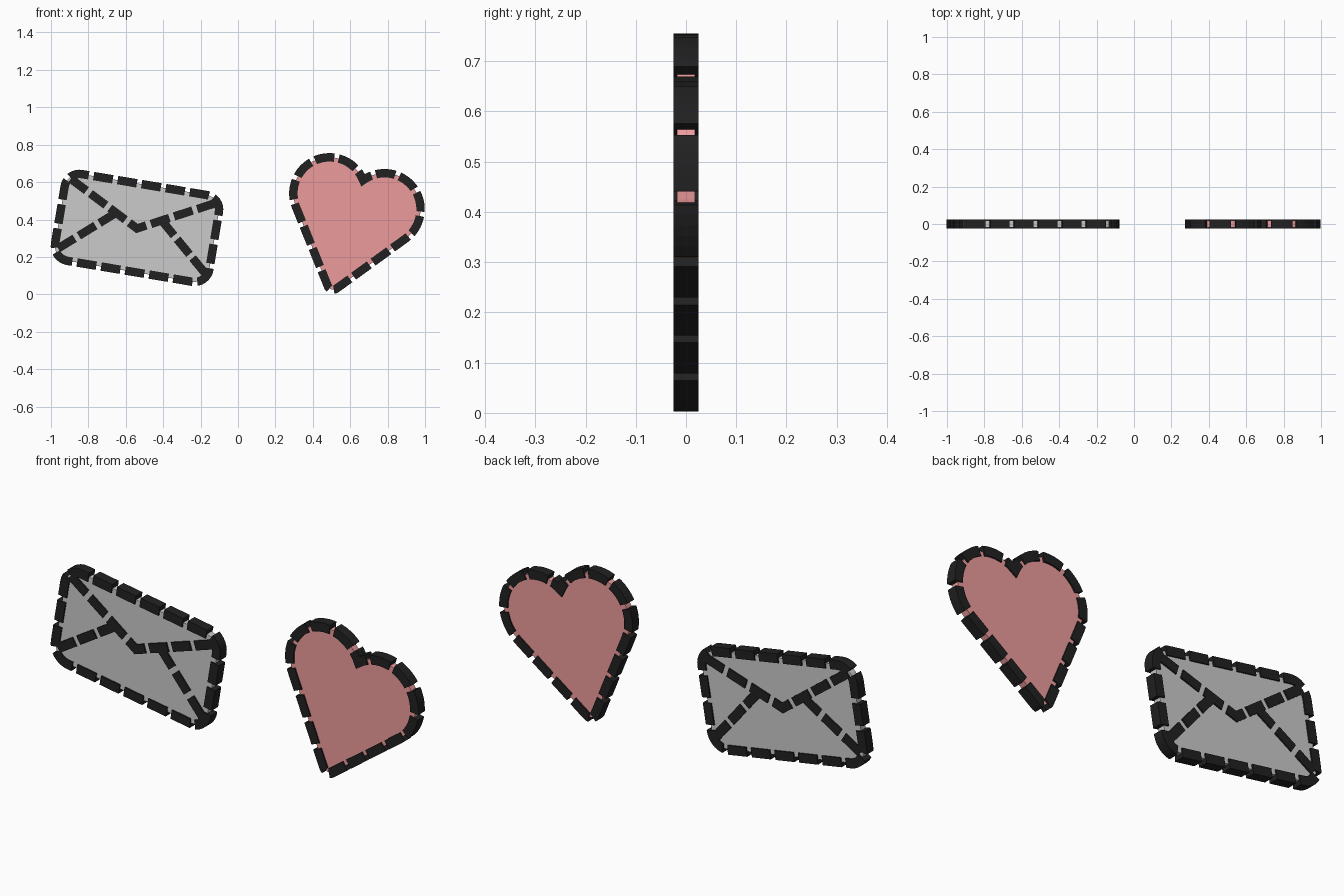
import bpy, bmesh
from math import sin, cos, asin, atan2, radians, pi, sqrt
from mathutils import Vector

if "Cube" in bpy.data.objects:
    bpy.data.objects.remove(bpy.data.objects["Cube"])

FILL_D, DASH_D, HALF_W = 0.018, 0.025, 0.0225   # half depths, half stroke width
DASH, PERIOD = 0.104, 0.13


def material(name, rgb):
    m = bpy.data.materials.new(name)
    m.diffuse_color = (*rgb, 1)
    m.use_nodes = True
    m.node_tree.nodes["Principled BSDF"].inputs["Base Color"].default_value = m.diffuse_color
    return m


def finish(name, bm, mat):
    bmesh.ops.recalc_face_normals(bm, faces=bm.faces)
    me = bpy.data.meshes.new(name)
    bm.to_mesh(me)
    bm.free()
    ob = bpy.data.objects.new(name, me)
    bpy.context.collection.objects.link(ob)
    if mat:
        me.materials.append(mat)
    return ob


def arc(cx, cy, r, a0, a1, n):
    return [Vector((cx + r * cos(a0 + (a1 - a0) * i / n),
                    cy + r * sin(a0 + (a1 - a0) * i / n))) for i in range(n + 1)]


def placed(pts, centre, angle):
    c, s = cos(angle), sin(angle)
    return [Vector((centre[0] + p.x * c - p.y * s, centre[1] + p.x * s + p.y * c)) for p in pts]


def panel(name, pts, mat=None):
    bm = bmesh.new()
    f = bm.faces.new([bm.verts.new((p.x, -FILL_D, p.y)) for p in pts])
    ext = bmesh.ops.extrude_face_region(bm, geom=[f], use_keep_orig=True)
    bmesh.ops.translate(bm, vec=(0, 2 * FILL_D, 0),
                        verts=[g for g in ext["geom"] if isinstance(g, bmesh.types.BMVert)])
    return finish(name, bm, mat)


def cumulative(pts):
    d = [0.0]
    for a, b in zip(pts, pts[1:]):
        d.append(d[-1] + (b - a).length)
    return d


def sub_path(pts, d, s0, s1):
    def at(s):
        for i in range(len(pts) - 1):
            if s <= d[i + 1] or i == len(pts) - 2:
                return pts[i].lerp(pts[i + 1], (s - d[i]) / (d[i + 1] - d[i]))
    mid = [p for p, s in zip(pts, d) if s0 + 1e-4 < s < s1 - 1e-4]
    return [at(s0)] + mid + [at(s1)]


def add_strip(bm, pts):
    # one mitred dash, extruded through the depth
    dirs = [(b - a).normalized() for a, b in zip(pts, pts[1:])]
    rings = []
    for i, p in enumerate(pts):
        d0, d1 = dirs[max(i - 1, 0)], dirs[min(i, len(dirs) - 1)]
        t = (d0 + d1).normalized()
        n = Vector((-t.y, t.x)) * (HALF_W / max(t.dot(d1), 0.5))
        rings.append([bm.verts.new((q.x, y, q.y)) for q, y in
                      ((p + n, -DASH_D), (p - n, -DASH_D), (p - n, DASH_D), (p + n, DASH_D))])
    for a, b in zip(rings, rings[1:]):
        for k in range(4):
            m = (k + 1) % 4
            bm.faces.new((a[k], a[m], b[m], b[k]))
    bm.faces.new(rings[0])
    bm.faces.new(rings[-1][::-1])


def dashed(name, pts, mat, closed=False, first_centre=0.0):
    bm = bmesh.new()
    if closed:
        total = cumulative(pts + pts[:1])[-1]
        path = pts + pts + pts[:1]
        d = cumulative(path)
        n = round(total / PERIOD)
        for k in range(n):
            c = first_centre + total * (k + 0.5) / n + total / n / 2
            add_strip(bm, sub_path(path, d, c - DASH / 2, c + DASH / 2))
    else:
        d = cumulative(pts)
        s = 0.0
        while s < d[-1] - 0.02:
            add_strip(bm, sub_path(pts, d, s, min(s + DASH, d[-1])))
            s += PERIOD
    return finish(name, bm, mat)


black = material("stitch_black", (0.015, 0.015, 0.015))
pink = material("heart_pink", (0.85, 0.33, 0.33))

# Envelope: tilted rounded rectangle, outline starting at the top middle
W, H, R = 0.418, 0.235, 0.08
E_POS, E_ROT = (-0.54, 0.355), radians(-9.5)
outline = [Vector((0, H))]
for sx, sy, a in ((1, 1, 90), (1, -1, 0), (-1, -1, -90), (-1, 1, -180)):
    outline += arc(sx * (W - R), sy * (H - R), R, radians(a), radians(a - 90), 8)
outline = placed(outline, E_POS, E_ROT)
panel("envelope_panel", outline)
dashed("envelope_border", outline, black, True, 0.038)

# Envelope flap and lower fold lines
flap = [Vector(p) for p in ((-0.392, 0.2), (0, -0.003), (0.392, 0.2))]
dashed("envelope_flap", placed(flap, E_POS, E_ROT), black)
for side, sx in (("left", -1), ("right", 1)):
    fold = [Vector((sx * 0.398, -0.178)), Vector((sx * 0.125, 0.06))]
    dashed("envelope_fold_" + side, placed(fold, E_POS, E_ROT), black)

# Heart: two lobes, straight sides and a small rounded tip, starting at the notch
LOBE, OFF, DEPTH, TIP_R = 0.193, 0.153, 0.509, 0.03
half = atan2(OFF, DEPTH) + asin(LOBE / sqrt(OFF ** 2 + DEPTH ** 2))
notch = atan2(sqrt(LOBE ** 2 - OFF ** 2), -OFF)
right = arc(OFF, 0, LOBE, notch, -half, 28)
right += arc(0, -DEPTH + TIP_R / sin(half), TIP_R, -half, -pi / 2, 5)
heart = right + [Vector((-p.x, p.y)) for p in right[-2:0:-1]]
heart = placed(heart, (0.636, 0.497), radians(-16.1))
panel("heart_panel", heart, pink)
dashed("heart_border", heart, black, True)
